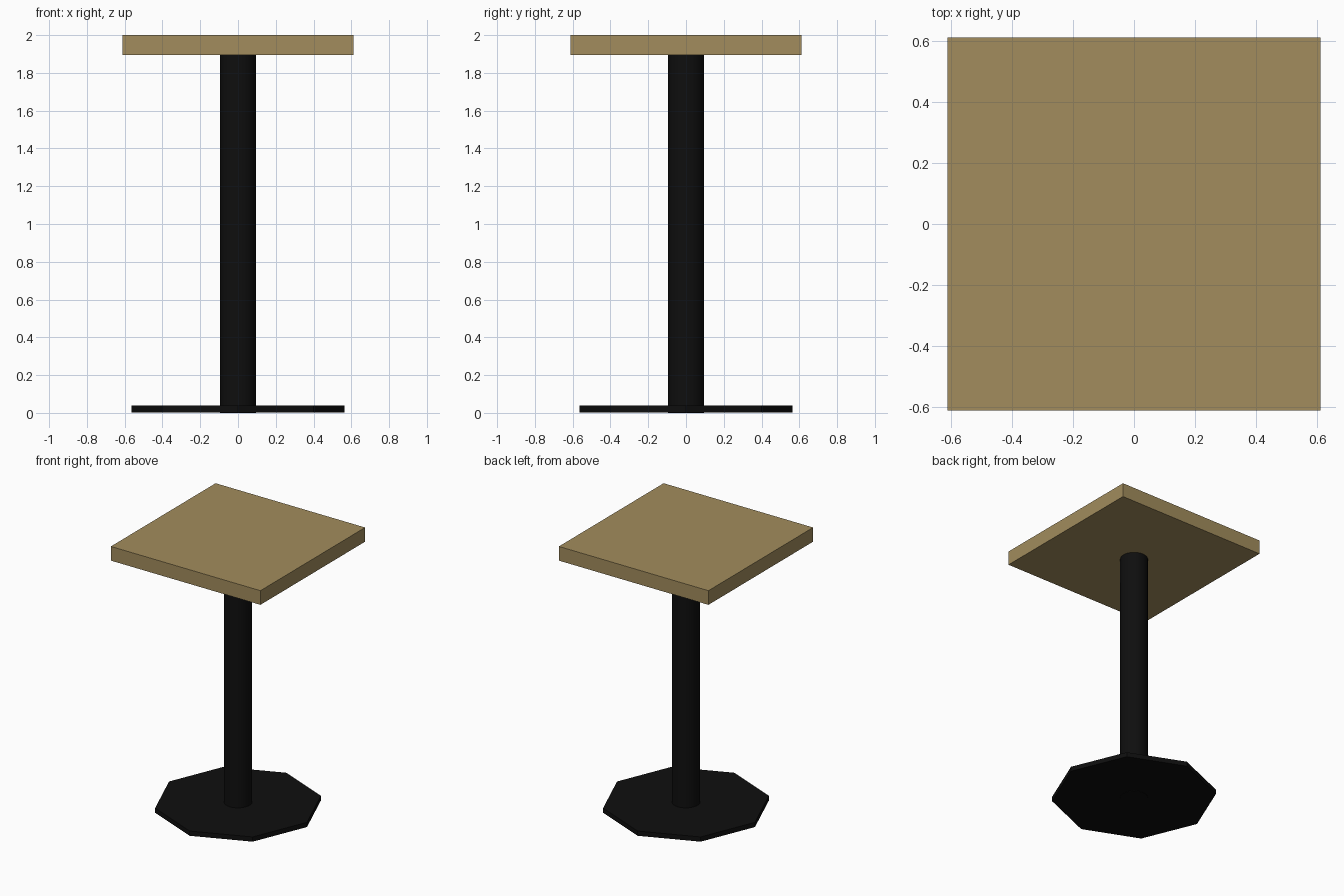
import bpy
import math

# Remove the default cube
cube = bpy.data.objects.get("Cube")
if cube:
    bpy.data.objects.remove(cube, do_unlink=True)


def make_material(name, color):
    mat = bpy.data.materials.new(name)
    mat.use_nodes = True
    mat.diffuse_color = color
    bsdf = next(n for n in mat.node_tree.nodes if n.type == 'BSDF_PRINCIPLED')
    bsdf.inputs["Base Color"].default_value = color
    return mat


def finish(name, mat):
    obj = bpy.context.object
    obj.name = obj.data.name = name
    obj.data.materials.append(mat)
    return obj


def prism(name, sides, radius, bottom, top, mat):
    bpy.ops.mesh.primitive_cylinder_add(
        vertices=sides, radius=radius, depth=top - bottom,
        location=(0, 0, (bottom + top) / 2))
    return finish(name, mat)


wood = make_material("tan wood", (0.36, 0.264, 0.109, 1))
black = make_material("black metal", (0.0045, 0.0045, 0.0045, 1))

TOP, UNDERSIDE, WIDTH = 2.0, 1.895, 1.225

# Octagonal foot plate, corners on the axes
prism("base_plate", 8, 0.565, 0.003, 0.038, black)

# Round column through the plate up to the underside of the top
prism("column", 32, 0.095, 0, UNDERSIDE + 0.005, black)
bpy.ops.object.shade_smooth_by_angle(angle=math.radians(30))

# Square slab top
bpy.ops.mesh.primitive_cube_add(size=1, location=(0, 0, (TOP + UNDERSIDE) / 2))
tabletop = finish("tabletop", wood)
tabletop.scale = (WIDTH, WIDTH, TOP - UNDERSIDE)
bpy.ops.object.transform_apply(location=False, rotation=False, scale=True)
